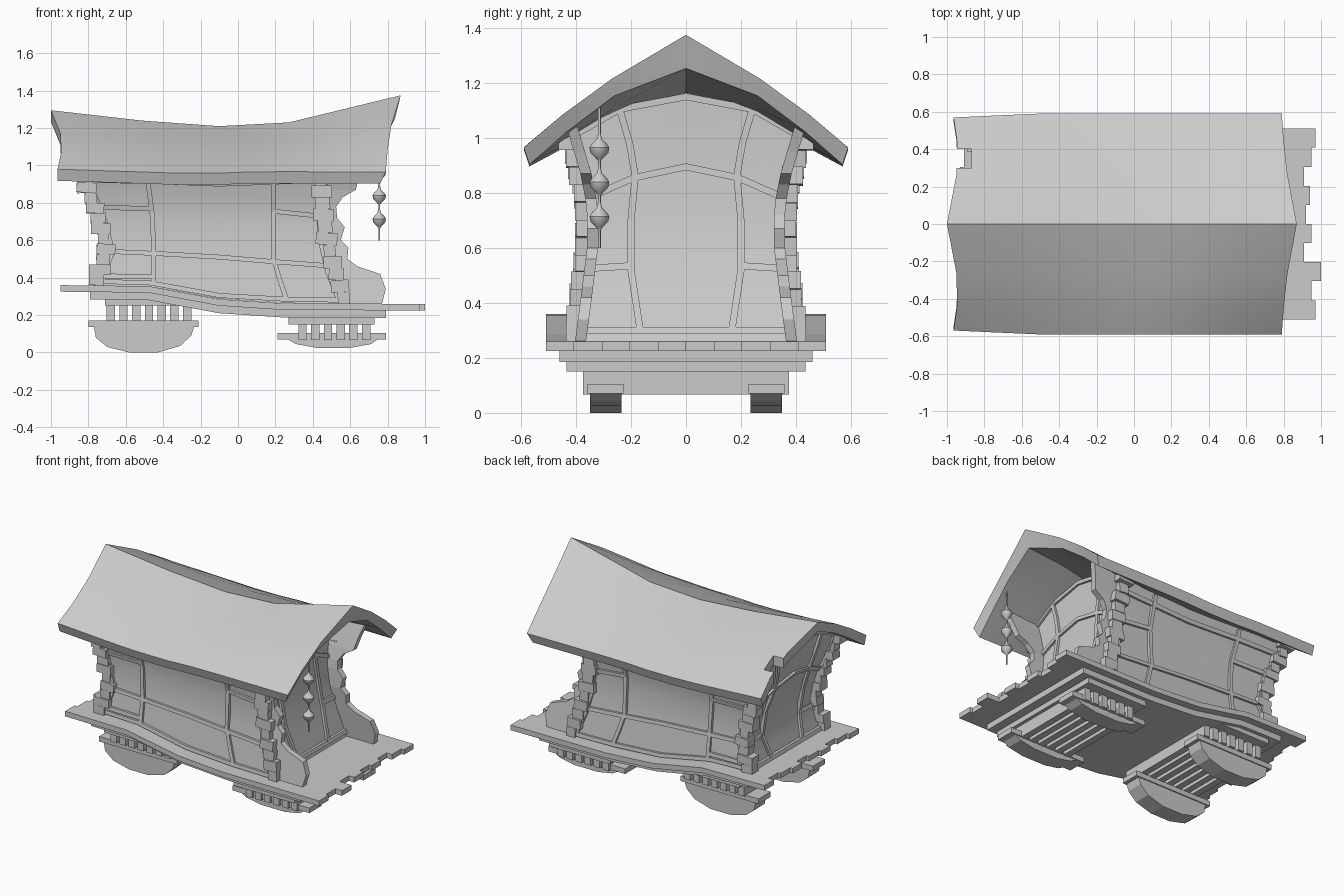
import bpy, bmesh, random
from mathutils import Vector, Matrix

if "Cube" in bpy.data.objects:
    bpy.data.objects.remove(bpy.data.objects["Cube"])
random.seed(4)


def interp(pts, t):
    if t <= pts[0][0]:
        return pts[0][1]
    for (a, va), (b, vb) in zip(pts, pts[1:]):
        if t <= b:
            return va + (vb - va) * (t - a) / (b - a)
    return pts[-1][1]


def finish(name, bm, smooth=None):
    bmesh.ops.recalc_face_normals(bm, faces=bm.faces)
    me = bpy.data.meshes.new(name)
    bm.to_mesh(me)
    bm.free()
    ob = bpy.data.objects.new(name, me)
    bpy.context.collection.objects.link(ob)
    if smooth:
        bpy.ops.object.select_all(action='DESELECT')
        ob.select_set(True)
        bpy.context.view_layer.objects.active = ob
        bpy.ops.object.shade_smooth_by_angle(angle=smooth)
    return ob


def slab(bm, us, vs, f, d0, d1):
    """Closed thick sheet: f(u, v, d) gives the point at depth d."""
    L = [[[bm.verts.new(f(u, v, d)) for v in vs] for u in us] for d in (d0, d1)]
    m, n = len(us), len(vs)
    for g in L:
        for i in range(m - 1):
            for j in range(n - 1):
                bm.faces.new((g[i][j], g[i + 1][j], g[i + 1][j + 1], g[i][j + 1]))
    A, B = L
    for i in range(m - 1):
        for j in (0, n - 1):
            bm.faces.new((A[i][j], A[i + 1][j], B[i + 1][j], B[i][j]))
    for j in range(n - 1):
        for i in (0, m - 1):
            bm.faces.new((A[i][j], A[i][j + 1], B[i][j + 1], B[i][j]))


def ribbon(bm, path, width, f, d0=-.01, d1=.015):
    """Flat batten along a 2D path, laid on surface f(a, b, d)."""
    P = [Vector(p) for p in path]
    N = []
    for i in range(len(P)):
        t = (P[min(i + 1, len(P) - 1)] - P[max(i - 1, 0)]).normalized()
        N.append(Vector((-t.y, t.x)))
    slab(bm, range(len(P)), (-.5, .5), lambda i, v, d: f(*(P[i] + N[i] * v * width), d), d0, d1)


def box(bm, c, s, rot=0):
    bmesh.ops.create_cube(bm, size=1, matrix=Matrix.Translation(c) @ Matrix.Rotation(rot, 4, 'Y')
                          @ Matrix.Diagonal((*s, 1)))


def prism(bm, pts, y0, y1):
    a = [bm.verts.new((x, y0, z)) for x, z in pts]
    b = [bm.verts.new((x, y1, z)) for x, z in pts]
    bm.faces.new(a)
    bm.faces.new(b)
    for i in range(len(pts)):
        j = (i + 1) % len(pts)
        bm.faces.new((a[i], a[j], b[j], b[i]))


# Guiding curves: floor height, wall half-width, end wall positions
FLOOR = [(-.95, .36), (-.48, .355), (-.1, .285), (.25, .262), (1, .26)]
W = [(.25, .415), (.4, .395), (.6, .37), (.75, .37), (.9, .40), (1, .435), (1.15, .47)]
XF = [(.26, .57), (.45, .51), (.6, .47), (.75, .45), (.92, .44)]
XB = [(.36, -.76), (.55, -.70), (.75, -.75), (.92, -.82), (1.16, -.86)]
TOP = [(0, 1.165), (.55, 1.115), (1, 1.01)]
floor = lambda x: interp(FLOOR, x)
w = lambda z: interp(W, z)
rows = [k / 9 for k in range(10)]

# Deck planks with uneven ends, and the bed below
bm = bmesh.new()
ends = [.97, .95, 1.0, .91, .95, .92, .94, .91, .95, .97]
for k, e in enumerate(ends):
    b = -.95 + .02 * (k % 3)
    y = -.51 + .102 * k
    slab(bm, [b, -.48, -.1, .25, e], (y, y + .102), lambda x, v, d: (x, v, floor(x) - d), 0, .035)
finish("deck_planks", bm)
bm = bmesh.new()
slab(bm, [-.79, -.48, -.1, .25, .79], (-.46, .46), lambda x, v, d: (x, v, floor(x) - d), .03, .075)
finish("wagon_bed", bm)

# Side walls with battens and front wings
SIDE_POSTS = [
    [(-.73, .38), (-.67, .54), (-.71, .7), (-.75, .8), (-.82, .97)],
    [(-.45, .37), (-.45, .55), (-.46, .75), (-.48, .9), (-.48, .97)],
    [(.26, .28), (.22, .4), (.19, .5), (.19, .75), (.19, .97)],
    [(.54, .28), (.48, .43), (.44, .6), (.43, .75), (.43, .97)]]
SIDE_RAILS = [
    [(-.74, .775), (-.46, .77)], [(-.68, .54), (-.45, .53)], [(-.74, .41), (-.45, .405)],
    [(-.45, .53), (-.1, .51), (.2, .485)], [(.2, .485), (.47, .465)], [(.19, .755), (.43, .73)],
    [(-.8, .92), (-.48, .915), (-.1, .90), (.43, .92)],
    [(-.74, .38), (-.47, .372), (-.1, .305), (.25, .285), (.55, .28)]]
WING = [(.26, .77), (.34, .79), (.42, .76), (.46, .64), (.5, .585), (.56, .59), (.6, .55),
        (.67, .57), (.72, .53), (.78, .525), (.83, .56), (.87, .63), (.95, .65), (1.04, .68)]
for s, side in ((-1, "right"), (1, "left")):
    onwall = lambda x, z, d: (x, s * (w(z) + d), z)

    def wall(u, t, d):
        x = -.76 + 1.3 * u
        z = floor(x) + (.99 - floor(x)) * t
        return onwall(interp(XB, z) * (1 - u) + interp(XF, z) * u, z, d)
    bm = bmesh.new()
    slab(bm, [k / 8 for k in range(9)], rows, wall, -.03, 0)
    finish(side + "_wall", bm, .6)
    bm = bmesh.new()
    for p in SIDE_POSTS + SIDE_RAILS:
        ribbon(bm, p, .025, onwall)
    finish(side + "_wall_battens", bm)
    bm = bmesh.new()
    slab(bm, (0, 1), [z for z, _ in WING],
         lambda u, z, d: onwall((interp(XF, z) - .02) * (1 - u) + interp(WING, z) * u, z, d), -.05, -.01)
    finish(side + "_porch_wing", bm)

# End walls with battens
END_BATTENS = [
    [(-.39, 1.02), (-.24, 1.105), (0, 1.15), (.24, 1.105), (.39, 1.02)],
    [(-.36, .78), (-.19, .855), (0, .895), (.19, .855), (.36, .78)],
    [(-.37, .3), (.37, .3)]]
for s in (-1, 1):
    END_BATTENS += [[(s * .24, 1.1), (s * .205, .98), (s * .185, .86)],
                    [(s * .185, .86), (s * .2, .7), (s * .2, .52), (s * .165, .29)],
                    [(s * .2, .535), (s * .36, .525)],
                    [(s * .39, .28), (s * .355, .5), (s * .345, .72), (s * .36, .85), (s * .4, 1.02)]]
for name, X, s, base in (("porch", XF, 1, .25), ("rear", XB, -1, .34)):
    onend = lambda y, z, d: (interp(X, z) + s * d, y, z)

    def end(u, t, d):
        z = base + (interp(TOP, abs(u)) - base) * t
        return onend(u * (w(z) - .01), z, d)
    bm = bmesh.new()
    slab(bm, [-1, -.55, 0, .55, 1], rows, end, -.03, 0)
    finish(name + "_wall", bm, .6)
    bm = bmesh.new()
    for p in END_BATTENS:
        ribbon(bm, [(y, max(z, base + .03)) for y, z in p], .025, onend)
    finish(name + "_wall_battens", bm)

# Jagged corner blocks
for name, X, s, base in (("porch", XF, 1, .26), ("rear", XB, -1, .36)):
    bm = bmesh.new()
    n = 12
    h = (1.02 - base) / n
    for k in range(n):
        z = base + h * (k + .5)
        sx = .07 + .035 * (k % 2) + random.uniform(-.012, .012)
        for m in (-1, 1):
            box(bm, (interp(X, z) + s * .005, m * (w(z) - .005), z), (sx, .065 + .012 * (k % 2), h * 1.02),
                random.uniform(-.1, .1))
    finish(name + "_corner_blocks", bm)

# Sagging roof with a broken notch at the rear edge
RIDGE = [(0, 1.295), (.26, 1.24), (.48, 1.21), (.68, 1.23), (1, 1.375)]
EAVE = [(0, .98), (.26, .965), (.43, .955), (.58, .965), (.7, .967), (1, .965)]
SHAPE = [(0, 1), (.27, .61), (.45, .29), (.59, 0)]
XR = [(0, .87), (.27, .82), (.45, .80), (.59, .79)]
XL = [(0, -1), (.27, -.95), (.45, -.945), (.59, -.965)]


def roof(t, y, d):
    a = abs(y)
    x = interp(XL, a) * (1 - t) + interp(XR, a) * t
    e, r = interp(EAVE, t), interp(RIDGE, t)
    z = e + (r - e) * interp(SHAPE, a)
    thick = .062 + (.06 * max(0, t - .8) / .2 if a < .1 else 0)
    y *= 1 - .035 * max(0, 1 - t / .25)
    return (x - .03 * d * (t == 1), y * (1 - .035 * d), z - d * thick)


bm = bmesh.new()
slab(bm, [0, .13, .26, .37, .48, .58, .68, .84, 1], [-.59, -.45, -.27, 0, .27, .45, .59], roof, 0, 1)
roof_ob = finish("roof", bm, .6)
bm = bmesh.new()
prism(bm, [(-1.1, .8), (-.87, .8), (-.87, 1.4), (-1.1, 1.4)], .30, .40)
cutter = finish("roof_notch_cutter", bm)
cutter.hide_render = True
mod = roof_ob.modifiers.new("notch", 'BOOLEAN')
mod.operation, mod.object, mod.solver = 'DIFFERENCE', cutter, 'EXACT'
bpy.ops.object.select_all(action='DESELECT')
bpy.context.view_layer.objects.active = roof_ob
roof_ob.select_set(True)
bpy.ops.object.modifier_apply(modifier=mod.name)
bpy.data.objects.remove(cutter)

# Trucks: top plate, cross slats and curved runners
REAR = [(-.77, .135), (-.76, .08), (-.7, .03), (-.58, 0), (-.43, 0), (-.31, .035), (-.25, .09), (-.235, .135)]
FRONT = [(.24, .085), (.31, .045), (.42, .025), (.6, .025), (.71, .045), (.77, .085)]
for name, hull, x0, n, zt, z0, plate, cap in (
        ("rear", REAR, -.68, 7, .29, .25, (-.71, -.24), (-.80, -.21, .135, .17)),
        ("front", FRONT, .345, 6, .19, .15, (.27, .73), (.21, .79, .07, .105))):
    bm = bmesh.new()
    box(bm, (sum(plate) / 2, 0, (zt + z0) / 2), (plate[1] - plate[0], .87, zt - z0))
    for k in range(n):
        box(bm, (x0 + .068 * k, 0, z0 - .04), (.045, .75, .085))
    finish(name + "_truck_slats", bm)
    bm = bmesh.new()
    for s in (-1, 1):
        prism(bm, hull, s * .235, s * .35)
        box(bm, ((cap[0] + cap[1]) / 2, s * .2925, (cap[2] + cap[3]) / 2),
            (cap[1] - cap[0], .13, cap[3] - cap[2]))
    finish(name + "_runners", bm)

# Hanging lantern string on the porch
PROF = [(-.36, 0), (-.36, .005)]
for c in (-.25, -.125, 0):
    PROF += [(c - .045, .005), (c - .035, .012), (c - .015, .032), (c + .005, .036),
             (c + .02, .026), (c + .035, .01), (c + .055, .005)]
PROF += [(.16, .005), (.16, 0)]
bm = bmesh.new()
vs = [bm.verts.new((r, 0, z)) for z, r in PROF]
es = [bm.edges.new(p) for p in zip(vs, vs[1:])]
bmesh.ops.spin(bm, geom=vs + es, cent=(0, 0, 0), axis=(0, 0, 1), angle=6.2831853, steps=12)
bmesh.ops.remove_doubles(bm, verts=bm.verts, dist=.0005)
finish("lantern_string", bm, .7).location = (.755, -.315, .96)
